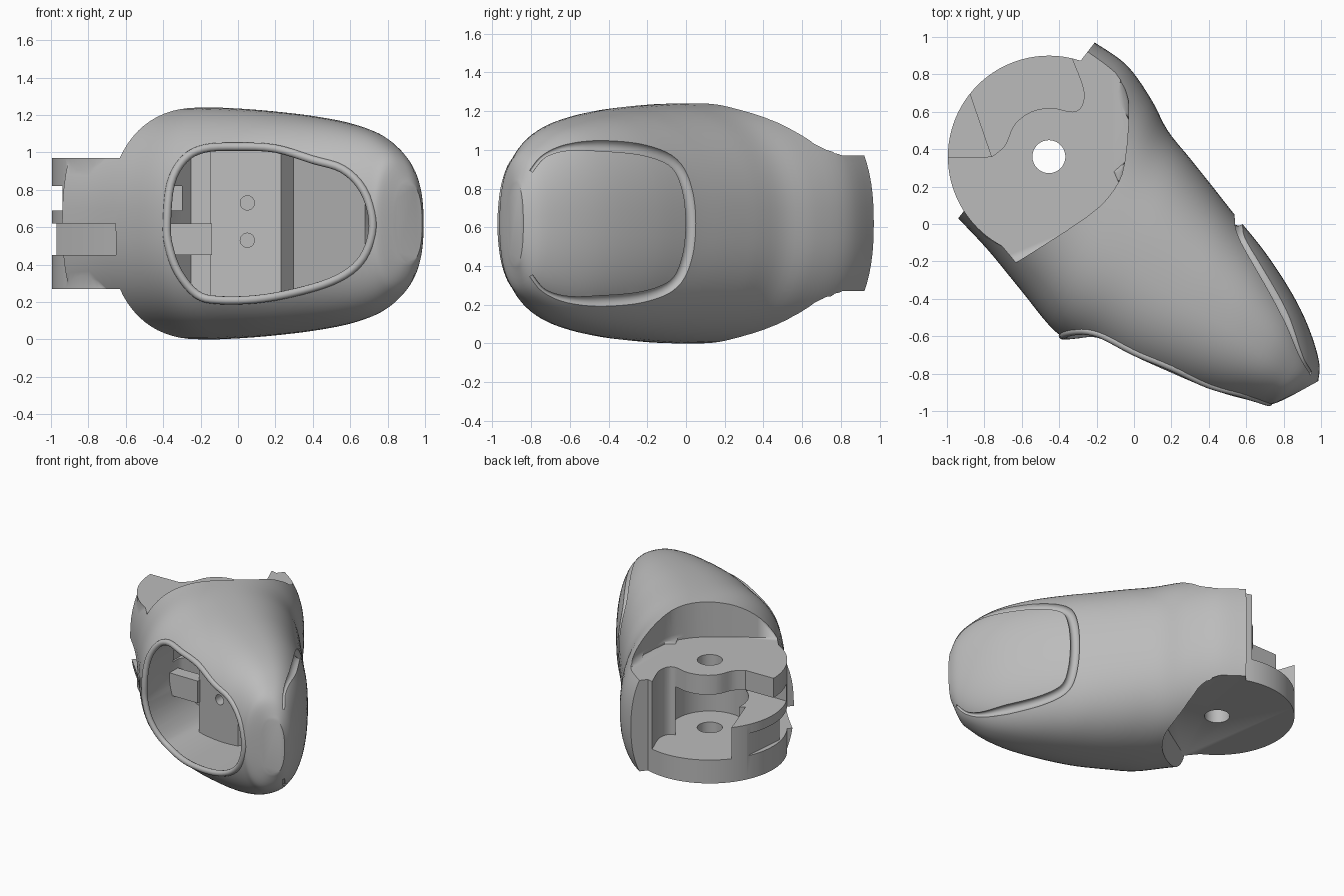
import bpy, bmesh, math
from mathutils import Vector
from mathutils.bvhtree import BVHTree

if "Cube" in bpy.data.objects:
    bpy.data.objects.remove(bpy.data.objects["Cube"])

MID = 0.62                      # height of the symmetry plane
PIVOT = (-0.455, 0.36)          # joint pin

grey = bpy.data.materials.new("matte_grey")
grey.use_nodes = True
grey.diffuse_color = (0.5, 0.5, 0.5, 1)
grey.node_tree.nodes["Principled BSDF"].inputs["Base Color"].default_value = (0.5, 0.5, 0.5, 1)


def add(name, bm):
    bmesh.ops.recalc_face_normals(bm, faces=bm.faces)
    me = bpy.data.meshes.new(name)
    bm.to_mesh(me)
    bm.free()
    me.materials.append(grey)
    ob = bpy.data.objects.new(name, me)
    bpy.context.collection.objects.link(ob)
    return ob


def spline(pts, n, closed=False):
    """Catmull-Rom through tuples of any size."""
    out, m = [], len(pts)
    for i in range(m if closed else m - 1):
        pick = [pts[(i + k) % m] if closed else pts[min(max(i + k, 0), m - 1)] for k in (-1, 0, 1, 2)]
        for s in range(n):
            t = s / n
            out.append(tuple(0.5 * (2 * b + (c - a) * t + (2 * a - 5 * b + 4 * c - d) * t * t
                                    + (3 * b - a - 3 * c + d) * t ** 3) for a, b, c, d in zip(*pick)))
    return out if closed else out + [tuple(pts[-1])]


def prism(name, pts, lo, hi, axis="z", bevel=0):
    """Extrude an outline along z (points x, y) or y (points x, z)."""
    bm = bmesh.new()
    rings = []
    for h in (lo, hi):
        rings.append([bm.verts.new((a, b, h) if axis == "z" else (a, h, b)) for a, b in pts])
    bm.faces.new(rings[0])
    bm.faces.new(rings[1])
    n = len(pts)
    for i in range(n):
        j = (i + 1) % n
        bm.faces.new((rings[0][i], rings[0][j], rings[1][j], rings[1][i]))
    if bevel:
        edges = [e for r in rings for e in bm.edges if e.verts[0] in r and e.verts[1] in r]
        bmesh.ops.bevel(bm, geom=edges, offset=bevel, segments=4, profile=0.5, affect='EDGES')
    return add(name, bm)


def disc(name, centre, r, lo, hi, axis="z", n=64):
    ring = [(centre[0] + r * math.cos(math.tau * i / n), centre[1] + r * math.sin(math.tau * i / n))
            for i in range(n)]
    return prism(name, ring, lo, hi, axis)


def box(name, x0, x1, y0, y1, z0, z1):
    return prism(name, [(x0, y0), (x1, y0), (x1, y1), (x0, y1)], z0, z1)


def combine(ob, other, op="DIFFERENCE"):
    mod = ob.modifiers.new("combine", 'BOOLEAN')
    mod.operation, mod.object, mod.solver = op, other, 'EXACT'
    bpy.context.view_layer.update()
    me = bpy.data.meshes.new_from_object(ob.evaluated_get(bpy.context.evaluated_depsgraph_get()))
    ob.modifiers.clear()
    ob.data = me
    bpy.data.objects.remove(other)


def tube(name, pts, radii, closed):
    cu = bpy.data.curves.new(name, 'CURVE')
    cu.dimensions, cu.bevel_depth, cu.bevel_resolution = '3D', 1, 4
    cu.use_fill_caps = not closed
    sp = cu.splines.new('POLY')
    sp.points.add(len(pts) - 1)
    for p, q, r in zip(sp.points, pts, radii):
        p.co, p.radius = (*q, 1), r
    sp.use_cyclic_u = closed
    tmp = bpy.data.objects.new(name, cu)
    bpy.context.collection.objects.link(tmp)
    bpy.context.view_layer.update()
    me = bpy.data.meshes.new_from_object(tmp.evaluated_get(bpy.context.evaluated_depsgraph_get()))
    bpy.data.objects.remove(tmp)
    bm = bmesh.new()
    bm.from_mesh(me)
    bmesh.ops.remove_doubles(bm, verts=bm.verts, dist=1e-5)
    return add(name, bm)


# Fingertip shell: back point x, y, pad point x, y, half height
stations = [
    (-.21, .97, -.94, .03, .66), (-.04, .85, -.78, -.14, .63), (.09, .67, -.60, -.36, .62),
    (.18, .50, -.42, -.575, .62), (.30, .35, -.23, -.69, .612), (.42, .20, -.01, -.81, .597),
    (.53, .06, .25, -.90, .575), (.70, -.15, .45, -.945, .54), (.85, -.38, .60, -.955, .487),
    (.94, -.57, .70, -.96, .415), (.99, -.74, .75, -.96, .335), (.985, -.84, .84, -.92, .21)]
bm = bmesh.new()
rings, N = [], 72
for dx, dy, px, py, h in spline(stations, 5):
    ring = []
    for i in range(N):
        a = math.tau * i / N
        c, s = [math.copysign(abs(v) ** (2 / 2.35), v) for v in (math.cos(a), math.sin(a))]
        ring.append(bm.verts.new(((dx + px + (dx - px) * c) / 2, (dy + py + (dy - py) * c) / 2, MID + h * s)))
    rings.append(ring)
for r0, r1 in zip(rings, rings[1:]):
    for i in range(N):
        j = (i + 1) % N
        bm.faces.new((r0[i], r0[j], r1[j], r1[i]))
bm.faces.new(rings[0])
bm.faces.new(rings[-1])
body = add("fingertip_body", bm)
bm = bmesh.new()
bm.from_mesh(body.data)
skin = BVHTree.FromBMesh(bm)
bm.free()


def project(points, direction, sink=0):
    """Drop points on the skin, then push them below it."""
    d = Vector(direction)
    hits = [skin.ray_cast(Vector(p), d)[0] for p in points]
    return [p + d * sink for p in hits if p]


# Nail fold (open at the tip) and pad opening outlines laid on the skin
half = [(-.80, .89), (-.73, .97), (-.6, 1.015), (-.4, 1.02), (-.2, .995), (-.06, .93), (.005, .80)]
nail = half + [(.025, MID)] + [(y, 2 * MID - z) for y, z in half[::-1]]
nail_path = project([(3, y, z) for y, z in spline(nail, 5)], (-1, 0, 0))
opening = spline([
    (-.38, .62), (-.36, .83), (-.29, .96), (-.18, 1.02), (0, 1.03), (.2, 1.02), (.4, .96), (.56, .91),
    (.67, .8), (.72, .64), (.7, .5), (.63, .39), (.5, .31), (.3, .25), (.1, .215), (-.1, .21),
    (-.22, .24), (-.32, .36), (-.37, .5)], 4, True)
lip_path = project([(x, -3, z) for x, z in opening], (0, 1, 0), .01)

# Joint disc, then shoulders cut away above and below it
combine(body, disc("joint_disc", PIVOT, .54, .26, .98, n=96), "UNION")
wall = spline([(-.20, .94), (-.10, .81), (-.03, .66), (-.05, .33), (-.11, .18), (-.25, .04), (-.62, -.2)], 3)
shoulder = wall + [(-.9, -.38), (-1.4, -.38), (-1.4, 1.3), (-.2, 1.3)]
for lo, hi in ((.97, 1.6), (-.36, .27)):
    combine(body, prism("shoulder_cutter", shoulder, lo, hi, bevel=.045))

# Joint recess: ear edge, pit, pin bore and tendon slots
ear = spline([(-.33, .88), (-.27, .72), (-.28, .63), (-.33, .6), (-.44, .62), (-.55, .6),
              (-.64, .53), (-.69, .42), (-.76, .36)], 4)
combine(body, prism("ear_cutter", ear + [(-1.2, .35), (-1.2, 1.2), (-.42, 1.2)], .69, 1.2))
combine(body, prism("pit_cutter", ear + [(-.87, .68), (-1.03, 1.2), (-.42, 1.2)], .45, 1.1))
combine(body, disc("pit_round_cutter", PIVOT, .27, .45, .82))
combine(body, box("ear_gap_cutter", -1.2, -.62, .12, .45, .69, .82))
slot = [(-1.2, .72), (-.94, .6), (-.97, .25), (-.78, 0), (-.64, -.12), (-.67, -.5), (-1.2, -.2)]
combine(body, prism("tendon_slot_cutter", slot, .45, .62))
combine(body, disc("pin_cutter", PIVOT, .088, -.5, 2))

# Hollow pad pocket with a stepped floor
floor = [(-.45, -1.3), (.8, -1.3), (.68, -.5), (.3, -.17), (.3, -.24), (.23, -.33), (-.15, -.26),
         (-.15, -.04), (-.25, -.02), (-.36, -.16), (-.45, -.3)]
pocket = prism("pocket_cutter", floor, 0, 1.24)
combine(pocket, prism("opening_cutter", opening, -1.5, .5, "y"), "INTERSECT")
combine(body, pocket)
combine(body, box("window_cutter", -.39, -.3, -.25, .04, .69, .82))
for z in (.53, .73):
    combine(body, disc("screw_cutter", (.05, z), .038, -.5, -.02, "y", 24))
combine(body, tube("nail_fold_cutter", nail_path,
                   [.034 * min(1, max(.3, (p.y + .85) / .4)) for p in nail_path], False))

# Added parts: tendon guide across the pocket and rounded opening lip
guide = box("tendon_guide", -.40, -.14, -.29, -.19, .45, .62)
lip = tube("opening_lip", lip_path, [.022] * len(lip_path), True)

# Smooth shading with crisp machined edges
bpy.ops.object.select_all(action='DESELECT')
for ob in (body, guide, lip):
    ob.data.materials.clear()
    ob.data.materials.append(grey)
    for p in ob.data.polygons:
        p.material_index = 0
    ob.select_set(True)
bpy.context.view_layer.objects.active = body
bpy.ops.object.shade_smooth_by_angle(angle=math.radians(35))
